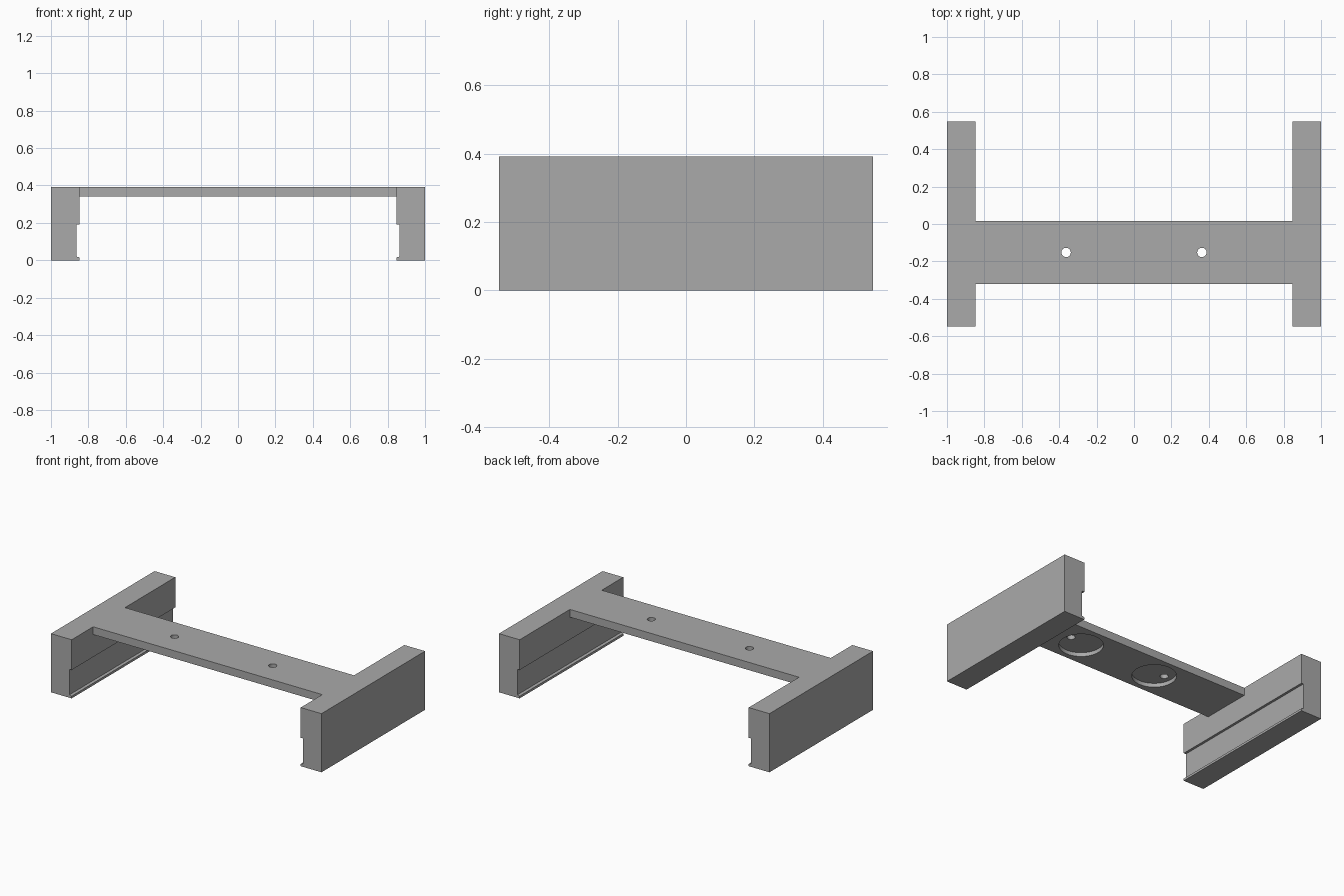
import bpy
import bmesh
from mathutils import Matrix

default = bpy.data.objects.get("Cube")
if default:
    bpy.data.objects.remove(default)

HEIGHT, DEPTH = 0.392, 0.547      # overall height, half depth of the legs
INNER, GROOVE = 0.847, 0.863      # inner leg face, bottom of the groove
BAR_LOW, BAR_Y, BAR_HALF = 0.34, -0.152, 0.168

grey = bpy.data.materials.new("plain grey")
grey.use_nodes = True
grey.diffuse_color = (0.4, 0.4, 0.4, 1)
grey.node_tree.nodes["Principled BSDF"].inputs["Base Color"].default_value = (0.4, 0.4, 0.4, 1)


def finish(name, bm):
    bmesh.ops.recalc_face_normals(bm, faces=bm.faces)
    mesh = bpy.data.meshes.new(name)
    bm.to_mesh(mesh)
    bm.free()
    mesh.materials.append(grey)
    obj = bpy.data.objects.new(name, mesh)
    bpy.context.collection.objects.link(obj)
    return obj


def box(name, low, high):
    bm = bmesh.new()
    size = [b - a for a, b in zip(low, high)]
    centre = [(a + b) / 2 for a, b in zip(low, high)]
    bmesh.ops.create_cube(bm, size=1, matrix=Matrix.Translation(centre) @ Matrix.Diagonal((*size, 1)))
    return finish(name, bm)


def cylinder(name, x, radius, low, high):
    bm = bmesh.new()
    bmesh.ops.create_cone(bm, cap_ends=True, segments=48, radius1=radius, radius2=radius,
                          depth=high - low,
                          matrix=Matrix.Translation((x, BAR_Y, (low + high) / 2)))
    return finish(name, bm)


def leg(name, side):
    # grooved cross-section swept from front to back
    profile = [(1, 0), (1, HEIGHT), (INNER, HEIGHT), (INNER, 0.19),
               (GROOVE, 0.19), (GROOVE, 0.02), (INNER, 0.015), (INNER, 0)]
    bm = bmesh.new()
    face = bm.faces.new([bm.verts.new((side * x, -DEPTH, z)) for x, z in profile])
    swept = bmesh.ops.extrude_face_region(bm, geom=[face])["geom"]
    verts = [v for v in swept if isinstance(v, bmesh.types.BMVert)]
    bmesh.ops.translate(bm, verts=verts, vec=(0, 2 * DEPTH, 0))
    return finish(name, bm)


def combine(target, tool, operation):
    mod = target.modifiers.new(operation.lower(), "BOOLEAN")
    mod.operation, mod.solver, mod.object = operation, "EXACT", tool
    bpy.context.view_layer.objects.active = target
    bpy.ops.object.modifier_apply(modifier=mod.name)
    bpy.data.objects.remove(tool)


# crossbar merged flush into both legs
bracket = box("bracket_frame", (-0.92, BAR_Y - BAR_HALF, BAR_LOW),
              (0.92, BAR_Y + BAR_HALF, HEIGHT))
for side in (-1, 1):
    combine(bracket, leg("leg", side), "UNION")

# round pockets underneath, each with an off-centre screw hole
for side in (-1, 1):
    combine(bracket, cylinder("pocket_cutter", side * 0.285, 0.134, 0.3, 0.366), "DIFFERENCE")
    combine(bracket, cylinder("hole_cutter", side * 0.363, 0.025, 0.3, 0.45), "DIFFERENCE")

# clean coplanar seams and shade
bm = bmesh.new()
bm.from_mesh(bracket.data)
bmesh.ops.remove_doubles(bm, verts=bm.verts, dist=0.0001)
bmesh.ops.dissolve_limit(bm, angle_limit=0.01, verts=bm.verts, edges=bm.edges)
bm.to_mesh(bracket.data)
bm.free()
bpy.ops.object.select_all(action="DESELECT")
bracket.select_set(True)
bpy.context.view_layer.objects.active = bracket
bpy.ops.object.shade_smooth_by_angle()
